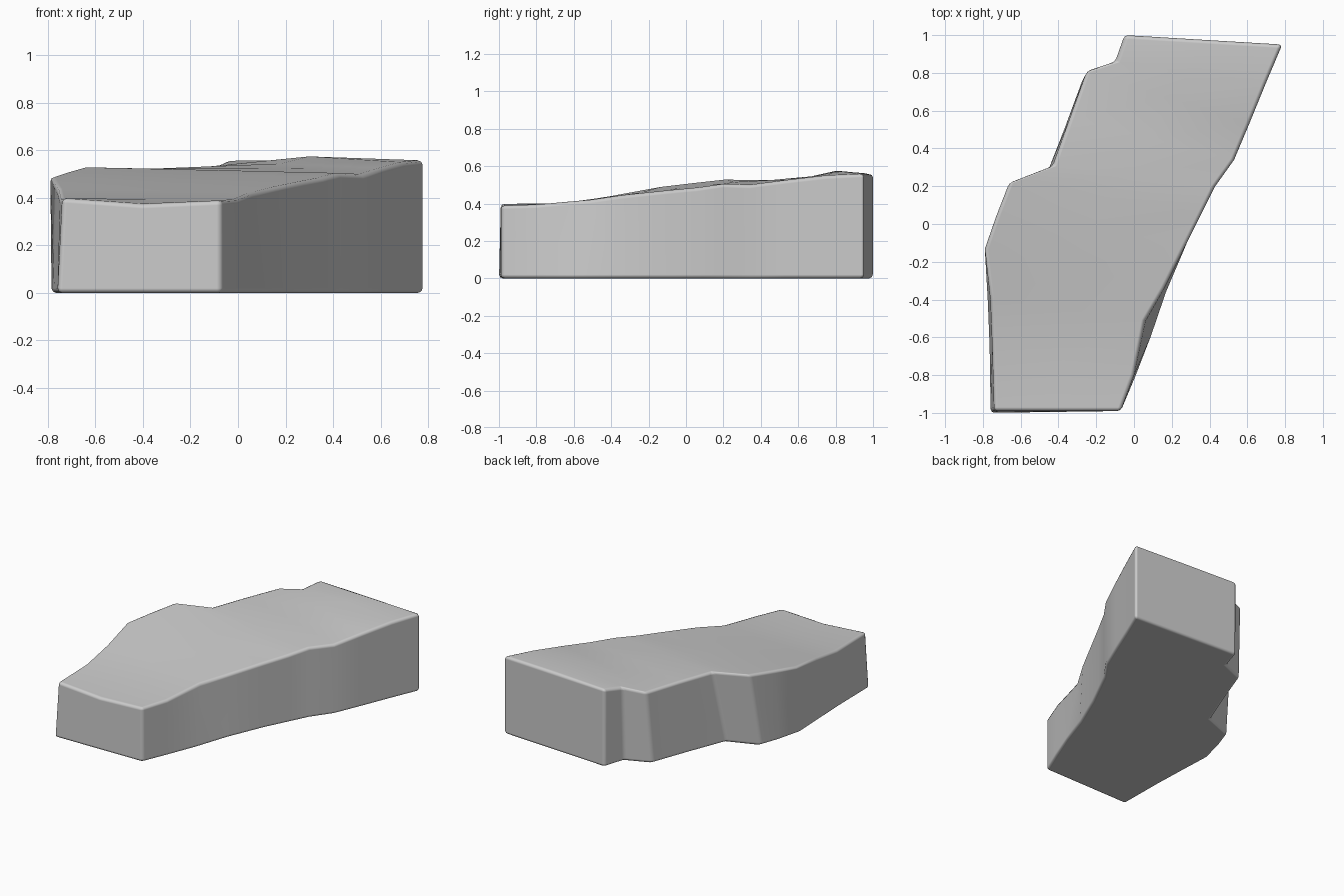
import bpy, bmesh, math

if "Cube" in bpy.data.objects:
    bpy.data.objects.remove(bpy.data.objects["Cube"])

# Stations along the rock, front to back:
# left rim (x, y, z), left foot (x, y), crown z, right rim (x, y, z), right foot (x, y)
stations = [
    ((-.74, -.99, .40), (-.76, -1.0), .375, (-.07, -.99, .39), (-.07, -.99)),
    ((-.75, -.65, .40), (-.765, -.65), .395, (0, -.80, .395), (.01, -.80)),
    ((-.76, -.40, .44), (-.775, -.40), .43, (.06, -.51, .42), (.09, -.60)),
    ((-.79, -.13, .49), (-.785, -.18), .46, (.16, -.34, .445), (.17, -.36)),
    ((-.73, .04, .51), (-.74, 0), .485, (.28, -.10, .47), (.28, -.10)),
    ((-.66, .22, .53), (-.69, .14), .505, (.36, .06, .485), (.36, .06)),
    ((-.43, .31, .525), (-.48, .22), .515, (.43, .20, .505), (.43, .20)),
    ((-.34, .56, .525), (-.37, .50), .525, (.53, .34, .50), (.53, .34)),
    ((-.25, .81, .52), (-.27, .77), .545, (.61, .53, .525), (.61, .53)),
    ((-.10, .86, .535), (-.10, .84), .575, (.70, .75, .55), (.70, .75)),
    ((-.05, 1.0, .56), (-.05, 1.0), .56, (.785, .95, .56), (.785, .95)),
]

# Loft the stations into a closed block
bm = bmesh.new()
rings = []
for left, lfoot, crown, right, rfoot in stations:
    mid = ((left[0] + right[0]) / 2, (left[1] + right[1]) / 2)
    pts = [left, (*mid, crown), right, (*rfoot, 0),
           ((lfoot[0] + rfoot[0]) / 2, (lfoot[1] + rfoot[1]) / 2, 0), (*lfoot, 0)]
    rings.append([bm.verts.new(p) for p in pts])
for a, b in zip(rings, rings[1:]):
    for i in range(6):
        j = (i + 1) % 6
        bm.faces.new((a[i], a[j], b[j], b[i]))
bm.faces.new(rings[0])
bm.faces.new(rings[-1])
bmesh.ops.recalc_face_normals(bm, faces=bm.faces)

mesh = bpy.data.meshes.new("rock_slab")
bm.to_mesh(mesh)
bm.free()
rock = bpy.data.objects.new("rock_slab", mesh)
bpy.context.collection.objects.link(rock)
bpy.context.view_layer.objects.active = rock
rock.select_set(True)
bpy.ops.object.shade_smooth_by_angle(angle=math.radians(50))

# Worn, rounded rims
bevel = rock.modifiers.new("worn_edges", 'BEVEL')
bevel.width = 0.02
bevel.segments = 2
bevel.limit_method = 'ANGLE'
bevel.angle_limit = math.radians(38)
bevel.harden_normals = True
